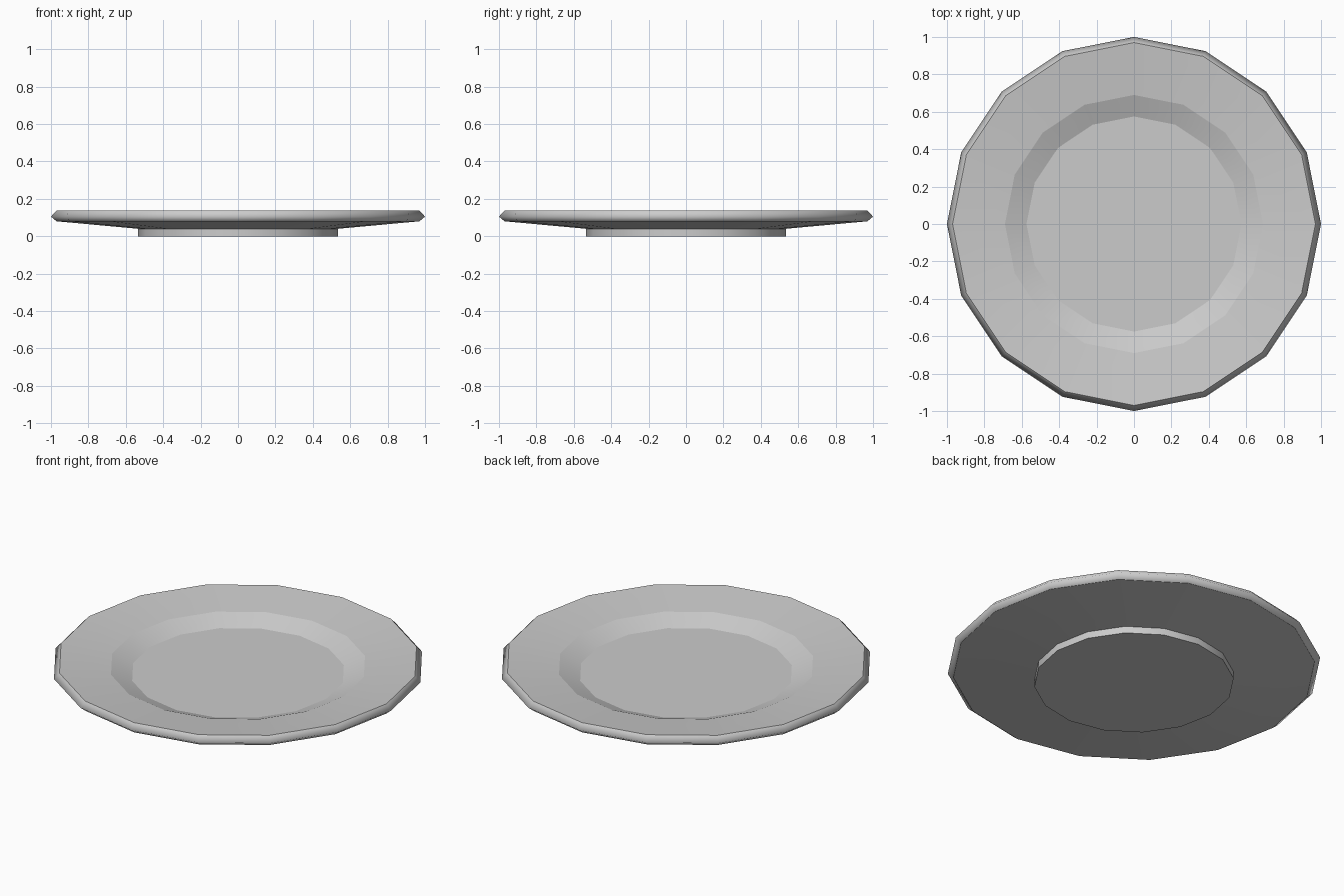
import bpy, bmesh, math

if "Cube" in bpy.data.objects:
    bpy.data.objects.remove(bpy.data.objects["Cube"])

SIDES = 16
# plate profile from bottom centre round to the well floor: (radius, height)
PROFILE = [(0.535, 0.0), (0.535, 0.04), (0.97, 0.08), (1.0, 0.105),
           (0.97, 0.137), (0.69, 0.105), (0.575, 0.06)]
RIM_TIP = 3  # the only ring whose edge is rounded by shading

bm = bmesh.new()
rings = [[bm.verts.new((r * math.cos(2 * math.pi * i / SIDES),
                        r * math.sin(2 * math.pi * i / SIDES), z))
          for i in range(SIDES)] for r, z in PROFILE]

# lathed walls
for lo, hi in zip(rings, rings[1:]):
    for i in range(SIDES):
        j = (i + 1) % SIDES
        bm.faces.new((lo[i], lo[j], hi[j], hi[i])).smooth = True

# foot underside and well floor
bm.faces.new(rings[0][::-1])
bm.faces.new(rings[-1])

# crisp creases on every ring except the rounded rim tip
for k, ring in enumerate(rings):
    if k != RIM_TIP:
        for i in range(SIDES):
            bm.edges.get((ring[i], ring[(i + 1) % SIDES])).smooth = False

mesh = bpy.data.meshes.new("plate")
bm.to_mesh(mesh)
bm.free()

mat = bpy.data.materials.new("light grey ceramic")
mat.diffuse_color = (0.6, 0.6, 0.6, 1)
mat.use_nodes = True
mat.node_tree.nodes["Principled BSDF"].inputs["Base Color"].default_value = mat.diffuse_color
mesh.materials.append(mat)
plate = bpy.data.objects.new("plate", mesh)
bpy.context.collection.objects.link(plate)
